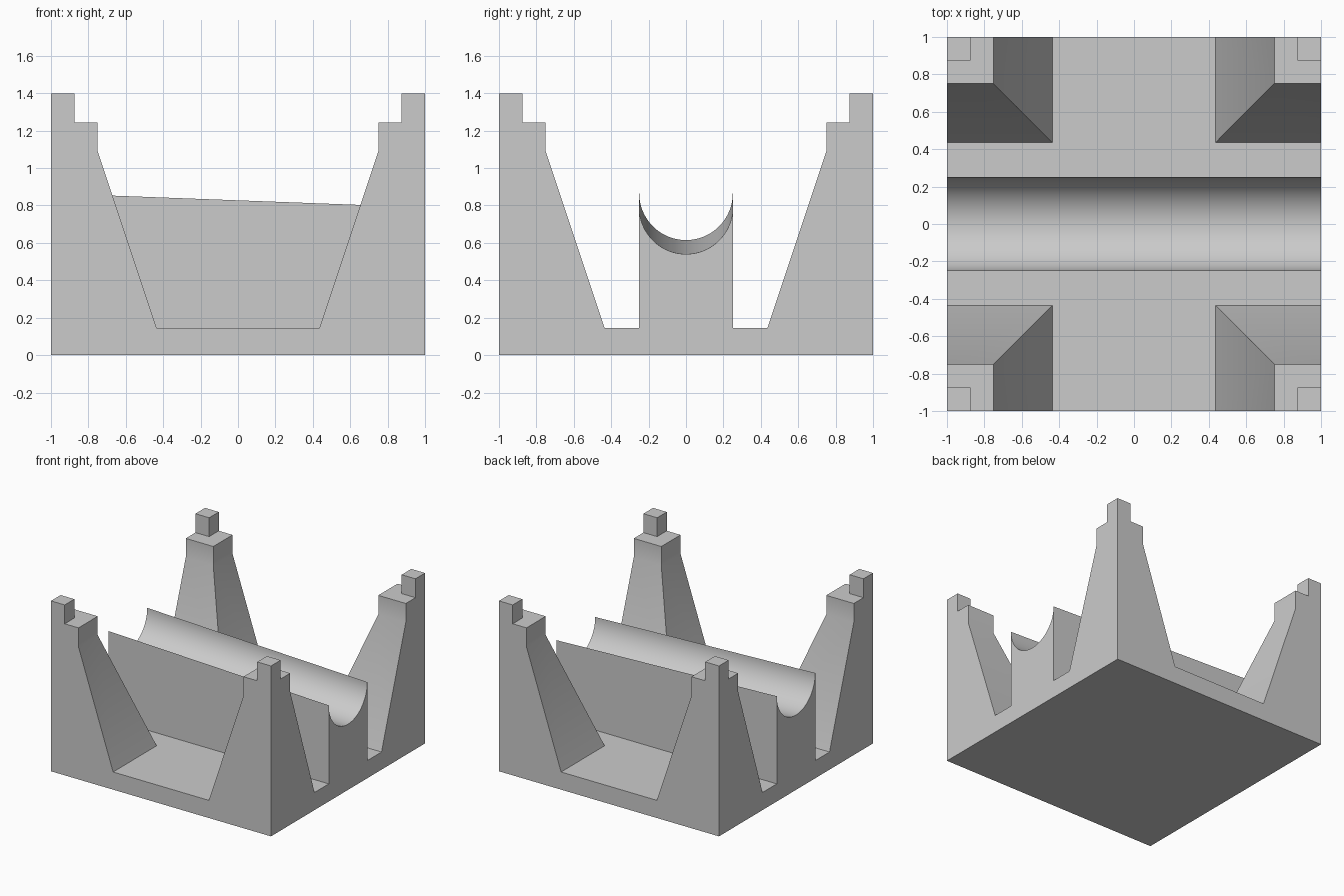
import bpy, bmesh, math

if "Cube" in bpy.data.objects:
    bpy.data.objects.remove(bpy.data.objects["Cube"], do_unlink=True)

FLOOR = 0.145

grey = bpy.data.materials.new("light grey")
grey.use_nodes = True
grey.diffuse_color = (0.6, 0.6, 0.6, 1)
grey.node_tree.nodes["Principled BSDF"].inputs["Base Color"].default_value = (0.6, 0.6, 0.6, 1)


def loft(name, sections):
    """Closed solid skinned through matching rings of points."""
    bm = bmesh.new()
    rings = [[bm.verts.new(p) for p in s] for s in sections]
    n = len(rings[0])
    for a, b in zip(rings, rings[1:]):
        for i in range(n):
            j = (i + 1) % n
            bm.faces.new((a[i], a[j], b[j], b[i]))
    bm.faces.new(rings[0])
    bm.faces.new(rings[-1])
    bmesh.ops.recalc_face_normals(bm, faces=bm.faces)
    mesh = bpy.data.meshes.new(name)
    bm.to_mesh(mesh)
    bm.free()
    mesh.materials.append(grey)
    obj = bpy.data.objects.new(name, mesh)
    bpy.context.collection.objects.link(obj)
    return obj


def corner_square(sx, sy, inner, z):
    """Square section that always touches the outer corner."""
    return [(sx * x, sy * y, z) for x, y in
            ((1, 1), (inner, 1), (inner, inner), (1, inner))]


def trough_section(x, rim, radius=0.25, steps=48):
    """Upright wall section with a half-round hollow in its top."""
    arc = [(x, -radius * math.cos(math.pi * i / steps),
            rim - radius * math.sin(math.pi * i / steps)) for i in range(steps + 1)]
    return [(x, -radius, FLOOR)] + arc + [(x, radius, FLOOR)]


# Base slab
stand = loft("cradle_stand", [corner_square(1, 1, -1, 0), corner_square(1, 1, -1, FLOOR)])

# Flared corner legs with a step and a small peg on top
leg_profile = [(0.435, FLOOR), (0.75, 1.09), (0.75, 1.245),
               (0.875, 1.245), (0.875, 1.4)]
parts = [loft("corner_leg", [corner_square(sx, sy, r, z) for r, z in leg_profile])
         for sx in (-1, 1) for sy in (-1, 1)]

# Sloping trough across the middle
parts.append(loft("sloping_trough", [trough_section(-1, 0.865), trough_section(1, 0.79)]))

# Fuse everything into one body
bpy.context.view_layer.objects.active = stand
for part in parts:
    mod = stand.modifiers.new("fuse", "BOOLEAN")
    mod.operation = "UNION"
    mod.solver = "EXACT"
    mod.object = part
    bpy.ops.object.modifier_apply(modifier=mod.name)
    bpy.data.objects.remove(part, do_unlink=True)

# Merge flush faces, then smooth the hollow while keeping edges sharp
bm = bmesh.new()
bm.from_mesh(stand.data)
bmesh.ops.dissolve_limit(bm, angle_limit=math.radians(0.5), verts=bm.verts, edges=bm.edges)
bm.to_mesh(stand.data)
bm.free()
bpy.ops.object.select_all(action="DESELECT")
stand.select_set(True)
bpy.ops.object.shade_smooth_by_angle(angle=math.radians(30))
